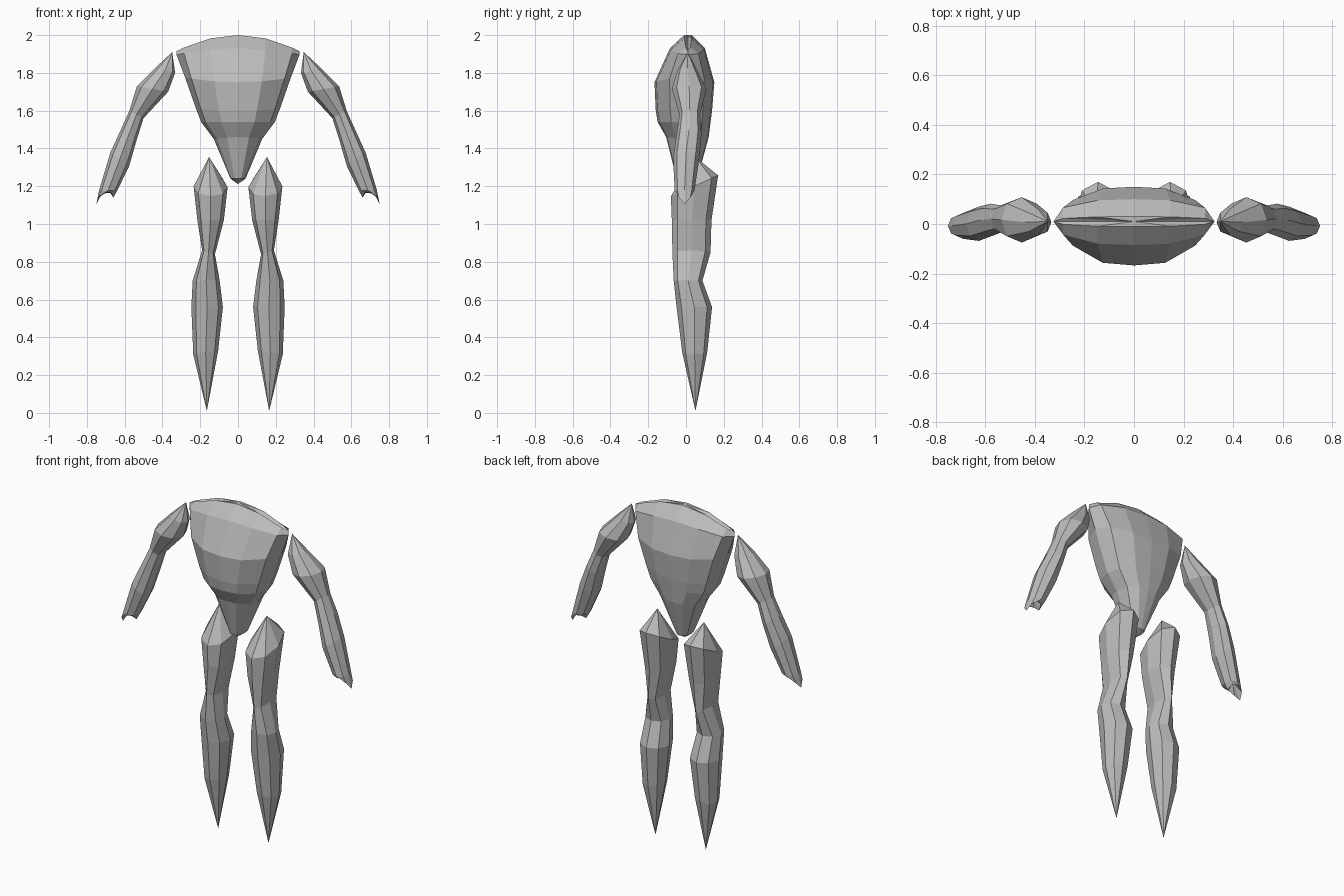
import bpy, bmesh

if "Cube" in bpy.data.objects:
    bpy.data.objects.remove(bpy.data.objects["Cube"])

grey = bpy.data.materials.new("plain grey")
grey.diffuse_color = (0.5, 0.5, 0.5, 1)
grey.use_nodes = True
grey.node_tree.nodes["Principled BSDF"].inputs["Base Color"].default_value = grey.diffuse_color


def loft(name, rings, start, end, mirror=False):
    """Skin a stack of point rings, closing both ends with a fan to a tip point."""
    bm = bmesh.new()
    loops = [[bm.verts.new(p) for p in ring] for ring in rings]
    n = len(loops[0])
    for a, b in zip(loops, loops[1:]):
        for i in range(n):
            j = (i + 1) % n
            bm.faces.new((a[i], a[j], b[j], b[i]))
    for loop, tip in ((loops[0], start), (loops[-1], end)):
        t = bm.verts.new(tip)
        for i in range(n):
            bm.faces.new((loop[i], loop[(i + 1) % n], t))
    bmesh.ops.remove_doubles(bm, verts=bm.verts, dist=0.0005)
    bmesh.ops.recalc_face_normals(bm, faces=bm.faces)
    mesh = bpy.data.meshes.new(name)
    bm.to_mesh(mesh)
    bm.free()
    mesh.materials.append(grey)
    ob = bpy.data.objects.new(name, mesh)
    bpy.context.collection.objects.link(ob)
    if mirror:
        ob.modifiers.new("other side", "MIRROR")
    return ob


def torso_ring(zc, zs, w, yf, yb, ym=0.01):
    """Flattened ring, z runs from zc in the middle to zs at the sides."""
    half = [(0, -1), (.45, -.94), (.88, -.55), (1, 0), (.88, .62), (.45, .95), (0, 1)]
    pts = half + [(-x, y) for x, y in reversed(half[1:-1])]
    return [(x * w, ym + (y * (ym - yf) if y < 0 else y * (yb - ym)),
             zc + (zs - zc) * x * x) for x, y in pts]


def limb_ring(outer, inner, yf, yb, zf=0, zb=0):
    """Eight-sided ring between an outer and an inner (x, z) point;
    zf and zb shift the front and the back up or down."""
    ring = []
    d = 0.72
    ym = (yf + yb) / 2
    for u, v in ((1, 0), (d, -d), (0, -1), (-d, -d), (-1, 0), (-d, d), (0, 1), (d, d)):
        t = (1 + u) / 2
        ring.append((inner[0] + (outer[0] - inner[0]) * t,
                     ym + v * (yb - yf) / 2,
                     inner[1] + (outer[1] - inner[1]) * t + (-v * zf if v < 0 else v * zb)))
    return ring


# Torso: shoulder ridge, collar, chest, ribs, waist, pelvis
loft("torso", [torso_ring(*r) for r in (
    (2.0, 1.915, .325, -.01, .03),
    (1.93, 1.895, .325, -.085, .10),
    (1.75, 1.775, .28, -.167, .15),
    (1.60, 1.61, .222, -.16, .138),
    (1.54, 1.54, .195, -.15, .13),
    (1.46, 1.45, .128, -.105, .12),
    (1.24, 1.24, .04, -.05, .06))],
    (0, .01, 2.0), (0, .01, 1.212))

# Arms: shoulder, upper arm, elbow, forearm, wrist and forked hand
loft("arm", [limb_ring(*r) for r in (
    ((.44, 1.825), (.333, 1.80), -.045, .06),
    ((.535, 1.73), (.37, 1.70), -.075, .108),
    ((.575, 1.60), (.50, 1.56), -.035, .075),
    ((.62, 1.50), (.535, 1.45), -.05, .082),
    ((.675, 1.38), (.575, 1.31), -.068, .07),
    ((.735, 1.18), (.64, 1.175), -.06, .045),
    ((.75, 1.105), (.66, 1.14), -.05, .035, .045, .04))],
    (.348, .01, 1.91), (.70, -.01, 1.20), mirror=True)

# Legs: hip, thigh, knee, calf, ankle, pointed foot
loft("leg", [limb_ring(*r) for r in (
    ((.235, 1.20), (.055, 1.195), -.08, .17, -.05, .06),
    ((.215, 1.02), (.075, 1.02), -.075, .135),
    ((.19, .86), (.122, .84), -.072, .13),
    ((.24, .70), (.097, .70), -.065, .087),
    ((.247, .56), (.08, .56), -.05, .138),
    ((.237, .31), (.105, .33), -.02, .112))],
    (.153, .05, 1.355), (.165, .05, .01), mirror=True)
